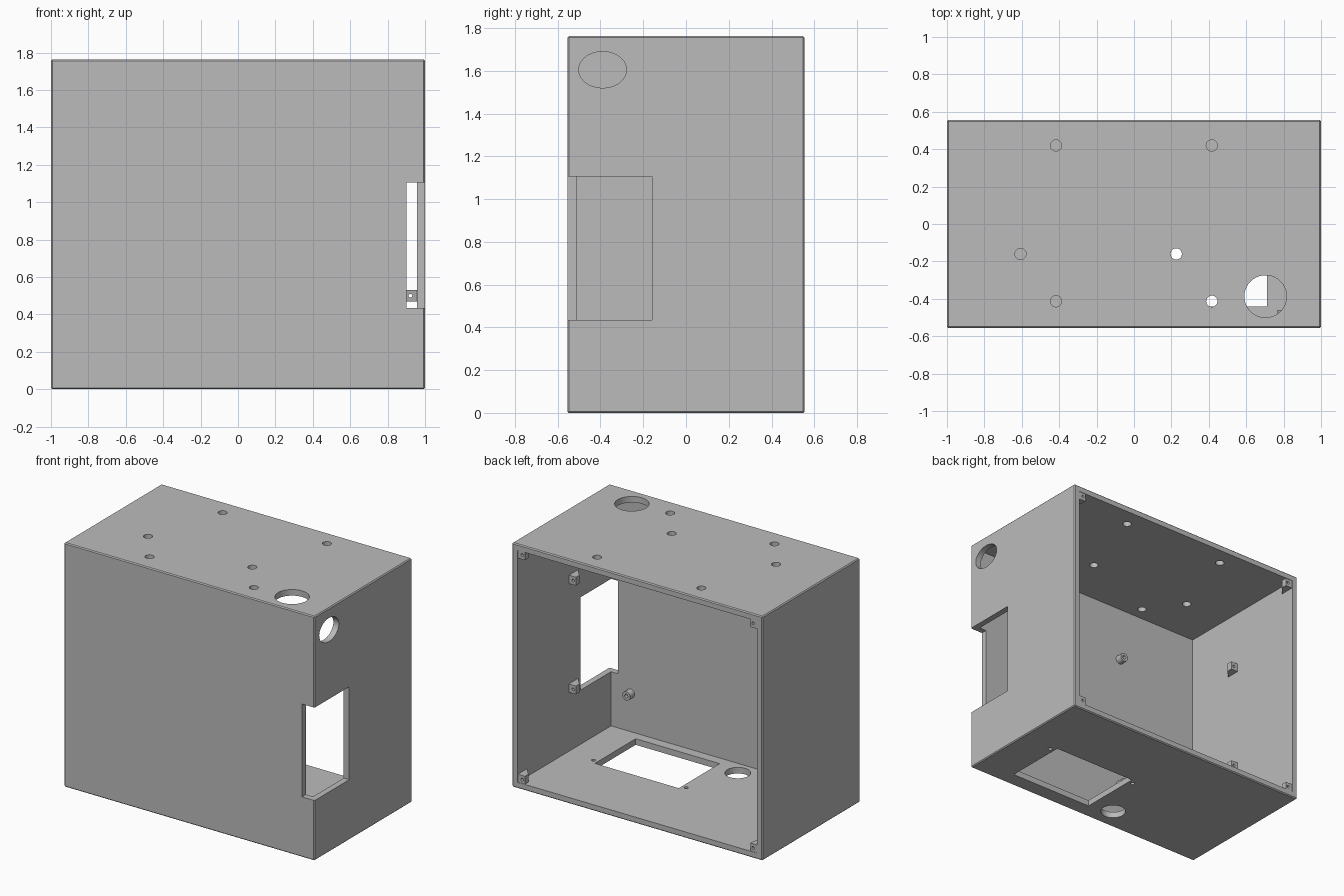
import bpy, bmesh, math
from mathutils import Matrix, Vector

if "Cube" in bpy.data.objects:
    bpy.data.objects.remove(bpy.data.objects["Cube"])

HX, HY, H, T = 1.0, 0.555, 1.762, 0.044   # half width, half depth, height, wall

grey = bpy.data.materials.new("plain grey")
grey.diffuse_color = (0.5, 0.5, 0.5, 1)
grey.use_nodes = True
grey.node_tree.nodes["Principled BSDF"].inputs["Base Color"].default_value = grey.diffuse_color


def box(bm, lo, hi):
    lo, hi = Vector(lo), Vector(hi)
    m = Matrix.Translation((lo + hi) / 2) @ Matrix.Diagonal((*(hi - lo), 1))
    bmesh.ops.create_cube(bm, size=1, matrix=m)


def cyl(bm, centre, axis, r, length, r2=None, seg=40):
    """Cylinder along an axis; r2 gives the second radius of an ellipse."""
    rot = {"x": Matrix.Rotation(math.pi / 2, 4, "Y"),
           "y": Matrix.Rotation(math.pi / 2, 4, "X"), "z": Matrix()}[axis]
    m = Matrix.Translation(centre) @ rot @ Matrix.Diagonal((r2 or r, r, length, 1))
    bmesh.ops.create_cone(bm, cap_ends=True, segments=seg, radius1=1, radius2=1,
                          depth=1, matrix=m)


def make(name, bm):
    bmesh.ops.recalc_face_normals(bm, faces=bm.faces)
    mesh = bpy.data.meshes.new(name)
    bm.to_mesh(mesh)
    bm.free()
    mesh.materials.append(grey)
    ob = bpy.data.objects.new(name, mesh)
    bpy.context.collection.objects.link(ob)
    return ob


def cut(ob, bm):
    """Subtract the solids in bm from ob and drop the cutter."""
    cutter = make("cutter", bm)
    cutter.hide_render = True
    mod = ob.modifiers.new("cut", "BOOLEAN")
    mod.operation, mod.solver, mod.object = "DIFFERENCE", "EXACT", cutter
    dg = bpy.context.evaluated_depsgraph_get()
    mesh = bpy.data.meshes.new_from_object(ob.evaluated_get(dg))
    ob.modifiers.clear()
    ob.data = mesh
    bpy.data.objects.remove(cutter)


def smooth(ob):
    ob.data.polygons.foreach_set("use_smooth", [True] * len(ob.data.polygons))
    ob.data.set_sharp_from_angle(angle=math.radians(30))


# Case: bevelled block, hollowed out from the back
bm = bmesh.new()
box(bm, (-HX, -HY, 0), (HX, HY, H))
bmesh.ops.bevel(bm, geom=bm.edges[:], offset=0.007, segments=1, affect="EDGES")
case = make("case_shell", bm)
bm = bmesh.new()
box(bm, (-HX + T, -HY + T, T), (HX - T, HY + 0.2, H - T))
cut(case, bm)

# Openings in the walls
bm = bmesh.new()
box(bm, (0.9, -0.7, 0.435), (1.1, -0.16, 1.105))          # corner window
box(bm, (0.04, -0.44, -0.05), (0.71, 0.025, 0.1))         # floor window
for x in (0.005, 0.745):                                  # floor window screws
    cyl(bm, (x, -0.01, 0), "z", 0.014, 0.2, seg=20)
cyl(bm, (-0.14, -0.39, 0), "z", 0.085, 0.2)               # floor cable hole
cyl(bm, (0.703, -0.387, H), "z", 0.113, 0.2)              # top round hole
cyl(bm, (1, -0.39, 1.605), "x", 0.112, 0.2, r2=0.085)     # side oval hole
for x, y in ((-0.417, 0.42), (-0.607, -0.16), (-0.417, -0.413)):
    for dx in (0, 0.833):                                 # top mounting holes
        cyl(bm, (x + dx, y, H), "z", 0.03, 0.2, seg=28)
cut(case, bm)
smooth(case)

# Tapered screw tabs on the side walls: corners of the back and two mid pairs
spots = [(HY - 0.003, T + 0.027), (HY - 0.003, H - T - 0.027),
         (-0.03, 0.5), (-0.03, 1.285)]
tabs, holes = bmesh.new(), bmesh.new()
for s in (-1, 1):
    for y, z in spots:
        wall, inner = s * (HX - T + 0.004), s * 0.9
        profile = [(wall, y), (inner, y), (inner, y - 0.04), (wall, y - 0.11)]
        face = tabs.faces.new([tabs.verts.new((px, py, z - 0.03)) for px, py in profile])
        ext = bmesh.ops.extrude_face_region(tabs, geom=[face])["geom"]
        bmesh.ops.translate(tabs, vec=(0, 0, 0.06),
                            verts=[v for v in ext if isinstance(v, bmesh.types.BMVert)])
        cyl(holes, (s * 0.922, y - 0.05, z), "y", 0.01, 0.3, seg=16)
cut(make("screw_tabs", tabs), holes)

# Four hollow standoffs on the inside of the front wall
posts, holes = bmesh.new(), bmesh.new()
for x in (-0.3, 0.8):
    for z in (0.32, 1.316):
        cyl(posts, (x, -HY + T + 0.023, z), "y", 0.032, 0.054, seg=24)
        cyl(holes, (x, -HY + T + 0.055, z), "y", 0.013, 0.1, seg=16)
standoffs = make("standoffs", posts)
cut(standoffs, holes)
smooth(standoffs)
